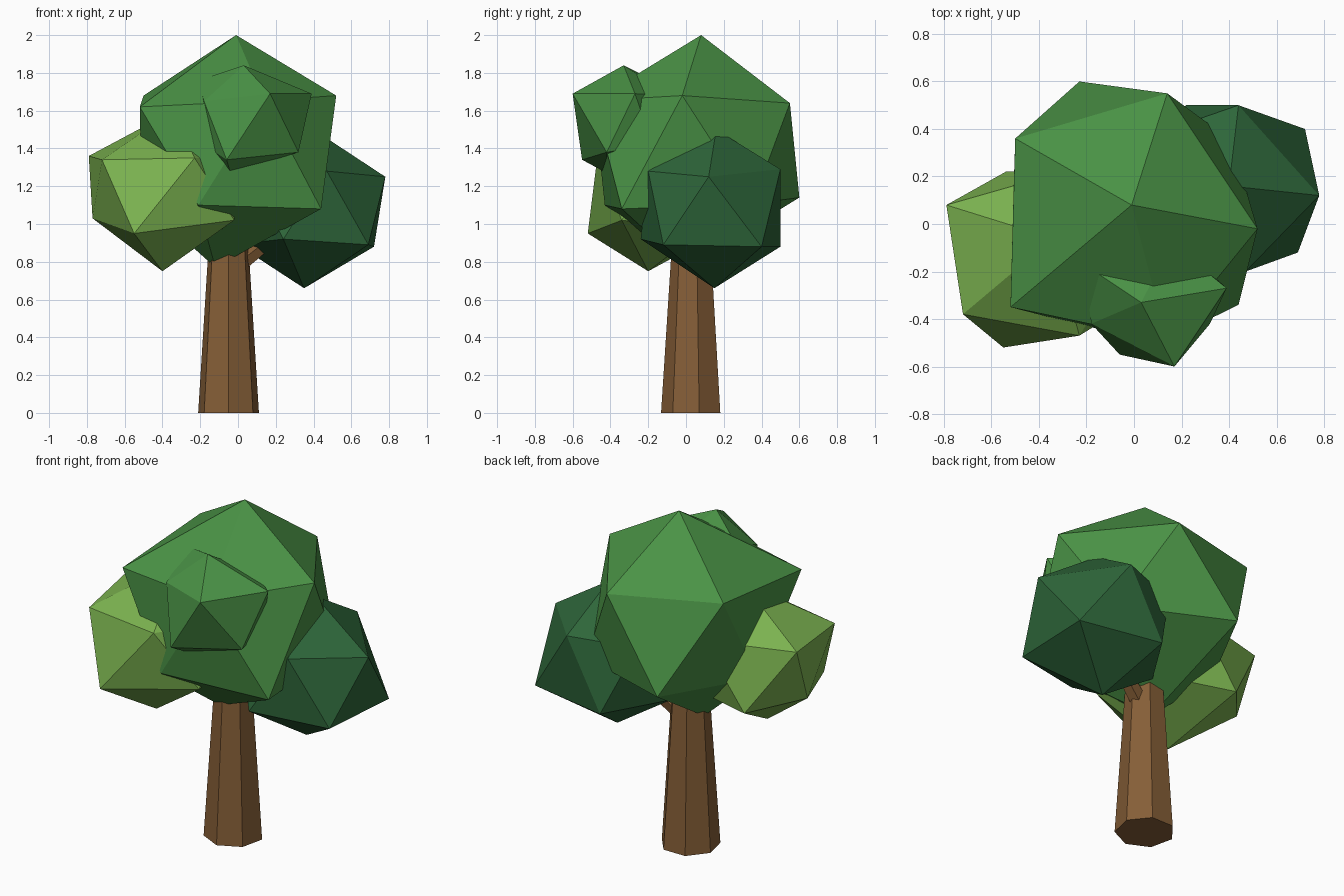
import bpy
import bmesh
from math import pi
from mathutils import Matrix, Vector

old = bpy.data.objects.get("Cube")
if old:
    bpy.data.objects.remove(old, do_unlink=True)


def make_material(name, color):
    mat = bpy.data.materials.new(name)
    mat.use_nodes = True
    rgba = (*color, 1.0)
    mat.diffuse_color = rgba
    shader = mat.node_tree.nodes["Principled BSDF"]
    shader.inputs["Base Color"].default_value = rgba
    shader.inputs["Roughness"].default_value = 0.9
    return mat


bark = make_material("bark brown", (0.235, 0.112, 0.038))
mid_green = make_material("leaf green", (0.069, 0.292, 0.061))
light_green = make_material("light leaf green", (0.2, 0.45, 0.08))
dark_green = make_material("dark leaf green", (0.027, 0.133, 0.042))


def add_object(name, bm, mat):
    bmesh.ops.recalc_face_normals(bm, faces=bm.faces)
    mesh = bpy.data.meshes.new(name)
    bm.to_mesh(mesh)
    bm.free()
    mesh.materials.append(mat)
    obj = bpy.data.objects.new(name, mesh)
    bpy.context.collection.objects.link(obj)
    return obj


def foliage(name, center, radius, mat, corners):
    """Faceted leaf clump: an icosphere whose nearest corners are pulled to given points."""
    bm = bmesh.new()
    bmesh.ops.create_icosphere(bm, subdivisions=1, radius=radius,
                               matrix=Matrix.Translation(center))
    free = list(bm.verts)
    for corner in map(Vector, corners):
        vert = min(free, key=lambda v: (v.co - corner).length)
        vert.co = corner
        free.remove(vert)
    return add_object(name, bm, mat)


def limb(name, start, end, base_radius, tip_radius, sides, mat):
    """Tapered, flat-sided wooden limb between two points."""
    start, end = Vector(start), Vector(end)
    axis = end - start
    turn = axis.to_track_quat("Z", "Y").to_matrix().to_4x4()
    bm = bmesh.new()
    bmesh.ops.create_cone(bm, cap_ends=True, segments=sides, radius1=base_radius,
                          radius2=tip_radius, depth=axis.length)
    # put one corner of the section at the back
    first = max(bm.verts, key=lambda v: v.co.y)
    spin = pi / 2 - Vector((1, 0)).angle(first.co.xy)
    bm.transform(Matrix.Translation((start + end) / 2) @ turn @ Matrix.Rotation(spin, 4, "Z"))
    return add_object(name, bm, mat)


# Trunk and the small branch under the dark clump
limb("trunk", (-0.05, 0.033, 0), (-0.05, 0.033, 1.2), 0.165, 0.088, 7, bark)
limb("branch", (-0.03, 0.04, 0.76), (0.3, 0.13, 1.02), 0.05, 0.035, 5, bark)

# Large central crown
foliage("main_crown", (-0.03, 0.03, 1.38), 0.61, mid_green, [
    (-0.01, 0.08, 2.0), (0.52, -0.02, 1.68), (0.14, 0.55, 1.64),
    (-0.5, 0.36, 1.68), (-0.52, -0.35, 1.62),
    (-0.23, 0.6, 1.14), (-0.21, -0.43, 1.1), (0.44, -0.34, 1.08),
    (-0.51, 0.05, 1.12), (-0.12, 0.0, 0.77)])

# Light clump on the model's right
foliage("light_clump", (-0.39, -0.13, 1.16), 0.42, light_green, [
    (-0.34, -0.06, 1.6), (-0.79, 0.08, 1.36), (-0.72, -0.38, 1.34),
    (-0.23, -0.47, 1.35), (-0.77, -0.05, 1.03), (-0.55, -0.52, 0.95),
    (-0.54, 0.22, 0.98), (-0.02, -0.34, 1.02), (-0.4, -0.2, 0.75)])

# Dark clump on the model's left
foliage("dark_clump", (0.37, 0.15, 1.08), 0.42, dark_green, [
    (0.4, 0.16, 1.5), (0.78, 0.12, 1.25), (0.44, 0.5, 1.29), (0.47, -0.2, 1.28),
    (0.72, 0.4, 0.88), (0.69, -0.12, 0.89), (0.22, 0.5, 0.88),
    (0.24, -0.24, 0.92), (0.35, 0.15, 0.66)])

# Small clump on the front of the crown
foliage("front_clump", (0.08, -0.33, 1.55), 0.29, mid_green, [
    (0.03, -0.33, 1.84), (0.17, -0.6, 1.69), (0.39, -0.27, 1.69),
    (-0.18, -0.42, 1.65), (-0.21, -0.17, 1.76),
    (-0.06, -0.55, 1.34), (0.32, -0.42, 1.38), (-0.04, -0.42, 1.27)])
